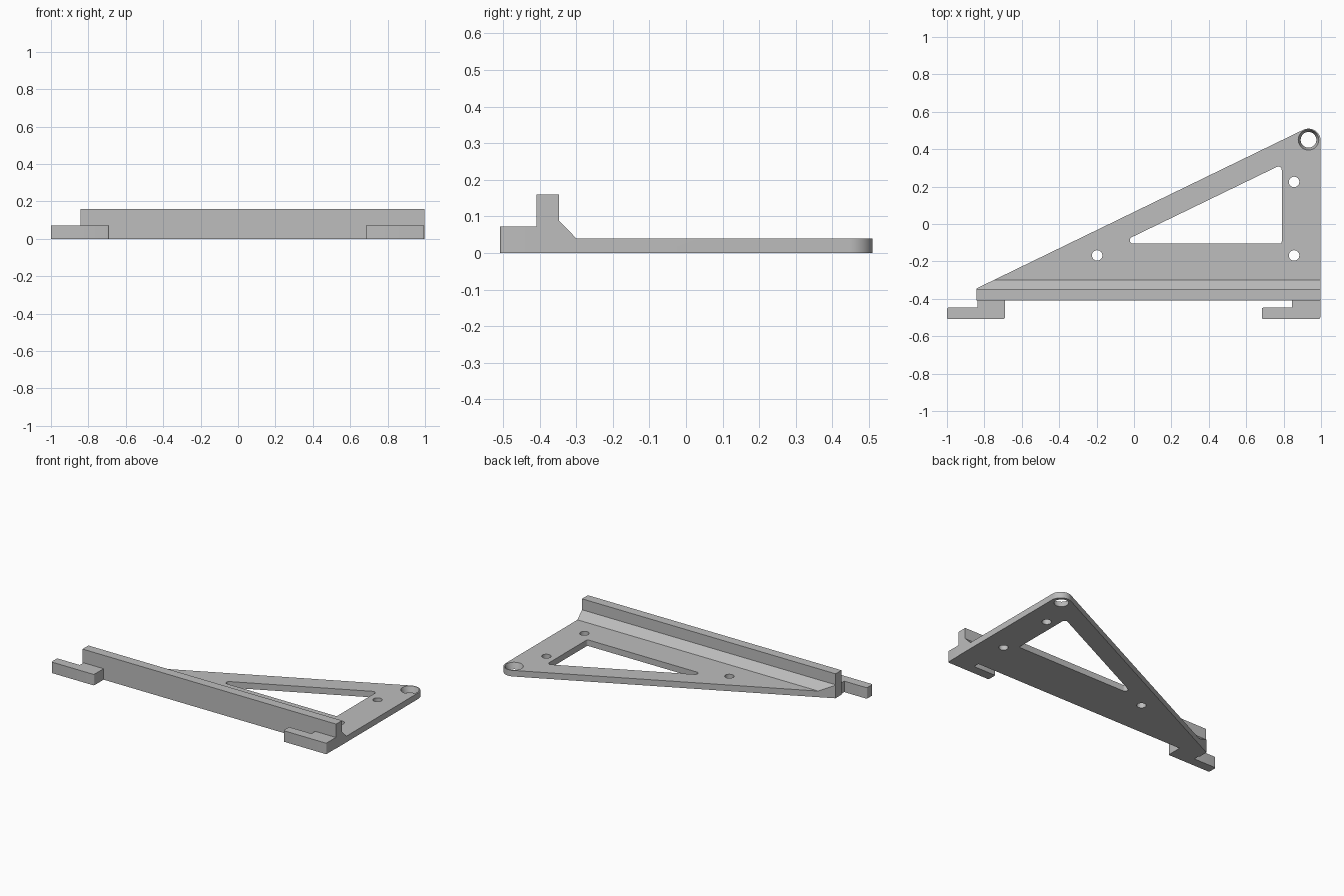
import bpy, bmesh, math
from mathutils import Vector

if "Cube" in bpy.data.objects:
    bpy.data.objects.remove(bpy.data.objects["Cube"])

grey = bpy.data.materials.new("light grey")
grey.diffuse_color = (0.51, 0.51, 0.51, 1)
grey.use_nodes = True
grey.node_tree.nodes["Principled BSDF"].inputs["Base Color"].default_value = grey.diffuse_color


def prism(name, pts, lo, hi, axis="z"):
    """Extrude a closed 2D outline along z (xy points) or x (yz points)."""
    bm = bmesh.new()
    place = (lambda a, b: (a, b, lo)) if axis == "z" else (lambda a, b: (lo, a, b))
    face = bm.faces.new([bm.verts.new(place(*p)) for p in pts])
    new = bmesh.ops.extrude_face_region(bm, geom=[face])["geom"]
    step = Vector((0, 0, hi - lo)) if axis == "z" else Vector((hi - lo, 0, 0))
    bmesh.ops.translate(bm, vec=step, verts=[v for v in new if isinstance(v, bmesh.types.BMVert)])
    bmesh.ops.recalc_face_normals(bm, faces=bm.faces)
    mesh = bpy.data.meshes.new(name)
    bm.to_mesh(mesh)
    bm.free()
    mesh.materials.append(grey)
    ob = bpy.data.objects.new(name, mesh)
    bpy.context.collection.objects.link(ob)
    return ob


def arc(cx, cy, r, a0, a1, n):
    return [(cx + r * math.cos(math.radians(a0 + (a1 - a0) * i / n)),
             cy + r * math.sin(math.radians(a0 + (a1 - a0) * i / n))) for i in range(n + 1)]


def rounded(corners, n=6):
    """Round each (x, y, radius) corner of a polygon."""
    out = []
    for i, (x, y, r) in enumerate(corners):
        p = Vector((x, y))
        if r == 0:
            out.append((x, y))
            continue
        a = (Vector(corners[i - 1][:2]) - p).normalized()
        b = (Vector(corners[(i + 1) % len(corners)][:2]) - p).normalized()
        half = a.angle(b) / 2
        c = p + (a + b).normalized() * r / math.sin(half)
        s = p + a * r / math.tan(half) - c
        e = p + b * r / math.tan(half) - c
        for k in range(n + 1):
            t = k / n
            d = s.slerp(e, t) if hasattr(s, "slerp") else s.lerp(e, t)
            out.append(tuple(c + d.normalized() * r))
    return out


def boolean(ob, tool, operation):
    mod = ob.modifiers.new("cut", "BOOLEAN")
    mod.operation, mod.object, mod.solver = operation, tool, "EXACT"
    bpy.context.view_layer.objects.active = ob
    bpy.ops.object.modifier_apply(modifier=mod.name)
    bpy.data.objects.remove(tool, do_unlink=True)


def smooth(ob):
    bpy.ops.object.select_all(action="DESELECT")
    ob.select_set(True)
    bpy.context.view_layer.objects.active = ob
    bpy.ops.object.shade_smooth_by_angle(angle=math.radians(30))


# Triangular plate with upright rail and sloped fillet, as one cross-section
plate = prism("bracket_plate", [(-0.408, 0), (0.7, 0), (0.7, 0.04), (-0.30, 0.04),
                                (-0.347, 0.088), (-0.347, 0.16), (-0.408, 0.16)], -1.2, 1.2, "x")
outline = [(-0.843, -0.6), (0.998, -0.6)] + arc(0.933, 0.445, 0.065, 0, 115.8, 16) + [(-0.843, -0.345)]
boolean(plate, prism("outline_tool", outline, -0.3, 0.4), "INTERSECT")

# Large triangular opening
window = rounded([(-0.083, -0.105, 0.018), (0.79, -0.105, 0.012), (0.79, 0.318, 0.018)])
boolean(plate, prism("window_tool", window, -0.1, 0.3), "DIFFERENCE")

# Screw holes
for x, y in ((-0.197, -0.168), (0.856, -0.168), (0.856, 0.225)):
    boolean(plate, prism("hole_tool", arc(x, y, 0.028, 0, 345, 23), -0.1, 0.3), "DIFFERENCE")

# Tapered hole at the tip: 0.042 radius below, 0.055 above
cone = prism("tip_hole_tool", arc(0.933, 0.45, 1, 0, 348.75, 31), -0.04, 0.08)
for v in cone.data.vertices:
    r = 0.042 + 0.013 * v.co.z / 0.04
    v.co.x = 0.933 + (v.co.x - 0.933) * r
    v.co.y = 0.45 + (v.co.y - 0.45) * r
boolean(plate, cone, "DIFFERENCE")
smooth(plate)

# Two hooks in front of the rail, both pointing left
for name, x0, xs, x1 in (("left_hook", -1.0, -0.836, -0.69), ("right_hook", 0.684, 0.846, 0.996)):
    hook = prism(name, rounded([(x0, -0.508, 0.008), (x1, -0.508, 0.008), (x1, -0.408, 0),
                                (xs, -0.408, 0), (xs, -0.447, 0), (x0, -0.447, 0.008)], 4), 0, 0.072)
    smooth(hook)
